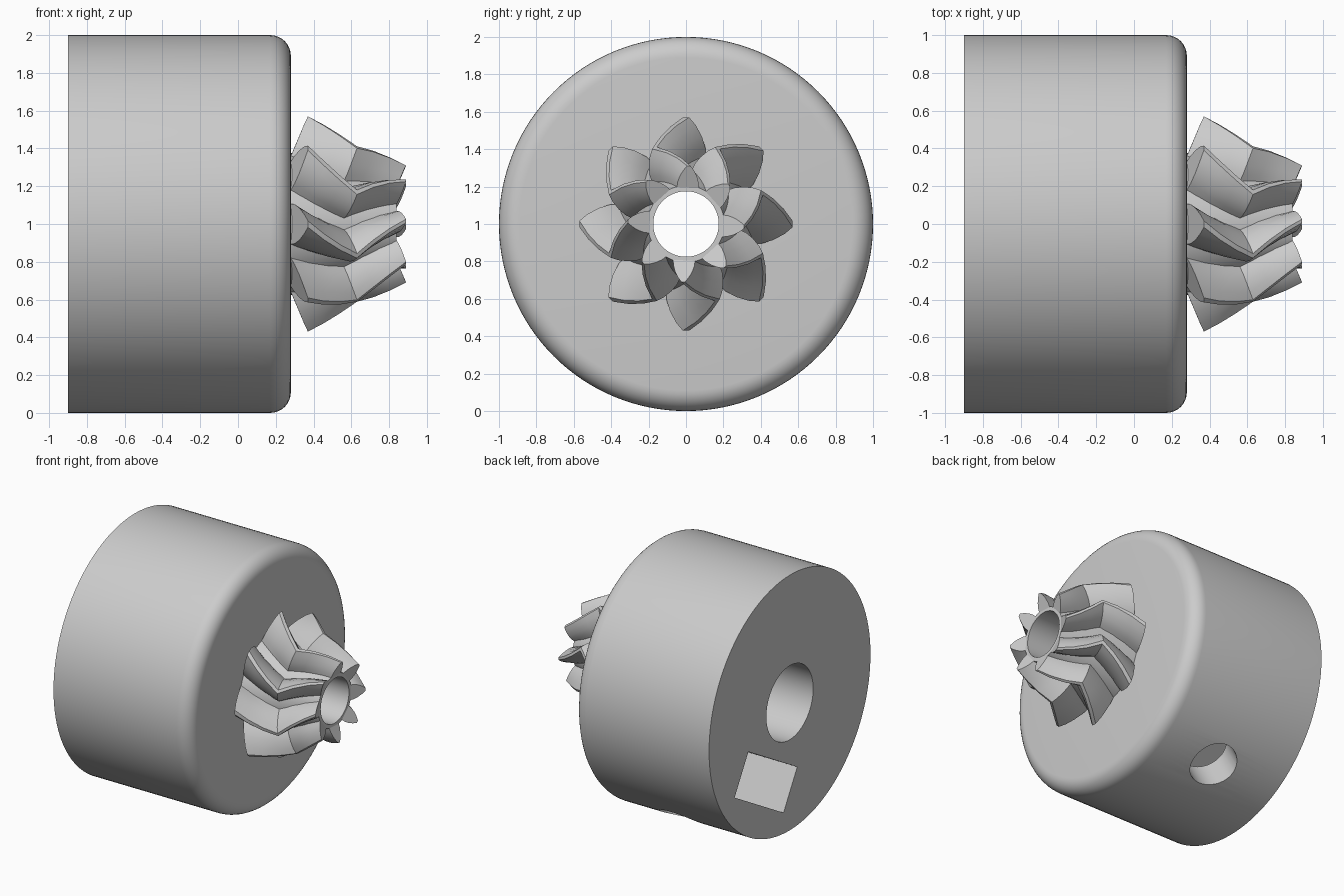
import bpy, bmesh
from math import pi, radians, sin, cos
from mathutils import Matrix

cube = bpy.data.objects.get("Cube")
if cube:
    bpy.data.objects.remove(cube)

grey = bpy.data.materials.new("plain_grey")
grey.use_nodes = True
colour = (0.6, 0.6, 0.6, 1)
grey.diffuse_color = colour
grey.node_tree.nodes["Principled BSDF"].inputs["Base Color"].default_value = colour


def make_object(name, bm):
    bmesh.ops.recalc_face_normals(bm, faces=bm.faces)
    mesh = bpy.data.meshes.new(name)
    bm.to_mesh(mesh)
    bm.free()
    mesh.materials.append(grey)
    obj = bpy.data.objects.new(name, mesh)
    bpy.context.collection.objects.link(obj)
    return obj


def smooth(obj, angle):
    bpy.ops.object.select_all(action='DESELECT')
    obj.select_set(True)
    bpy.context.view_layer.objects.active = obj
    bpy.ops.object.shade_smooth_by_angle(angle=radians(angle))


def lathe(name, profile, steps):
    """Spin a closed (x, radius) profile around the x axis at z = 1."""
    bm = bmesh.new()
    verts = [bm.verts.new((x, 0, 1 + r)) for x, r in profile]
    edges = [bm.edges.new((verts[i - 1], verts[i])) for i in range(len(verts))]
    bmesh.ops.spin(bm, geom=verts + edges, cent=(0, 0, 1), axis=(1, 0, 0),
                   angle=2 * pi, steps=steps, use_merge=True)
    bmesh.ops.remove_doubles(bm, verts=bm.verts, dist=0.0001)
    return make_object(name, bm)


# Hub body with rounded front rim and stepped bore
BACK, FRONT, FILLET = -0.9, 0.28, 0.11
rim = [(FRONT - FILLET + FILLET * sin(a), 1 - FILLET + FILLET * cos(a))
       for a in (i * pi / 16 for i in range(9))]
body = lathe("hub_body", [(BACK, 0.29), (BACK, 1.0)] + rim
             + [(FRONT, 0.175), (0.2, 0.175), (0.2, 0.29)], 128)

# Set screw hole and nut slot, cut 30 degrees off straight down
tilt = Matrix.Translation((0, 0, 1)) @ Matrix.Rotation(radians(30), 4, 'X')
bm = bmesh.new()
bmesh.ops.create_cone(bm, cap_ends=True, segments=48, radius1=0.176, radius2=0.176,
                      depth=1.0, matrix=tilt @ Matrix.Translation((-0.32, 0, -0.7)))
screw_cutter = make_object("screw_hole_cutter", bm)
bm = bmesh.new()
bmesh.ops.create_cube(bm, size=1, matrix=tilt @ Matrix.Translation((-0.48, 0, -0.59))
                      @ Matrix.Diagonal((1.0, 0.7, 0.34, 1)))
slot_cutter = make_object("nut_slot_cutter", bm)

bpy.context.view_layer.objects.active = body
for cutter in (screw_cutter, slot_cutter):
    cutter.hide_render = True
    mod = body.modifiers.new("cut", 'BOOLEAN')
    mod.operation, mod.solver, mod.object = 'DIFFERENCE', 'EXACT', cutter
    bpy.ops.object.modifier_apply(modifier=mod.name)
    bpy.data.objects.remove(cutter)
smooth(body, 30)

# Conical gear root with bore
root = lathe("gear_root", [(0.27, 0.175), (0.27, 0.375), (0.29, 0.375),
                           (0.84, 0.205), (0.84, 0.175)], 64)
smooth(root, 30)

# Herringbone bevel teeth: a section scaled towards the cone apex and twisted
APEX, TEETH, STEPS = 1.51, 8, 6
# one flank as (x, radius, half angle), from root to tip
flank = [(0.27, 0.355, 0.31), (0.3, 0.42, 0.25), (0.325, 0.475, 0.18),
         (0.35, 0.53, 0.10), (0.37, 0.57, 0.03)]
section = flank + [(x, r, -a) for x, r, a in reversed(flank)]

bm = bmesh.new()
for tooth in range(TEETH):
    base = tooth * 2 * pi / TEETH
    rings = []
    for step in range(STEPS + 1):
        t = step / STEPS
        scale = 1 - 0.456 * t
        twist = radians(24) * (1 - abs(2 * t - 1)) - radians(3) * t
        ring = []
        for x, r, a in section:
            angle = base + twist + a
            ring.append(bm.verts.new((APEX - (APEX - x) * scale,
                                      r * scale * cos(angle),
                                      1 + r * scale * sin(angle))))
        rings.append(ring)
    for near, far in zip(rings, rings[1:]):
        for i in range(len(section)):
            bm.faces.new((near[i - 1], near[i], far[i], far[i - 1]))
    bm.faces.new(rings[0])
    bm.faces.new(rings[-1])
teeth = make_object("gear_teeth", bm)
smooth(teeth, 25)
